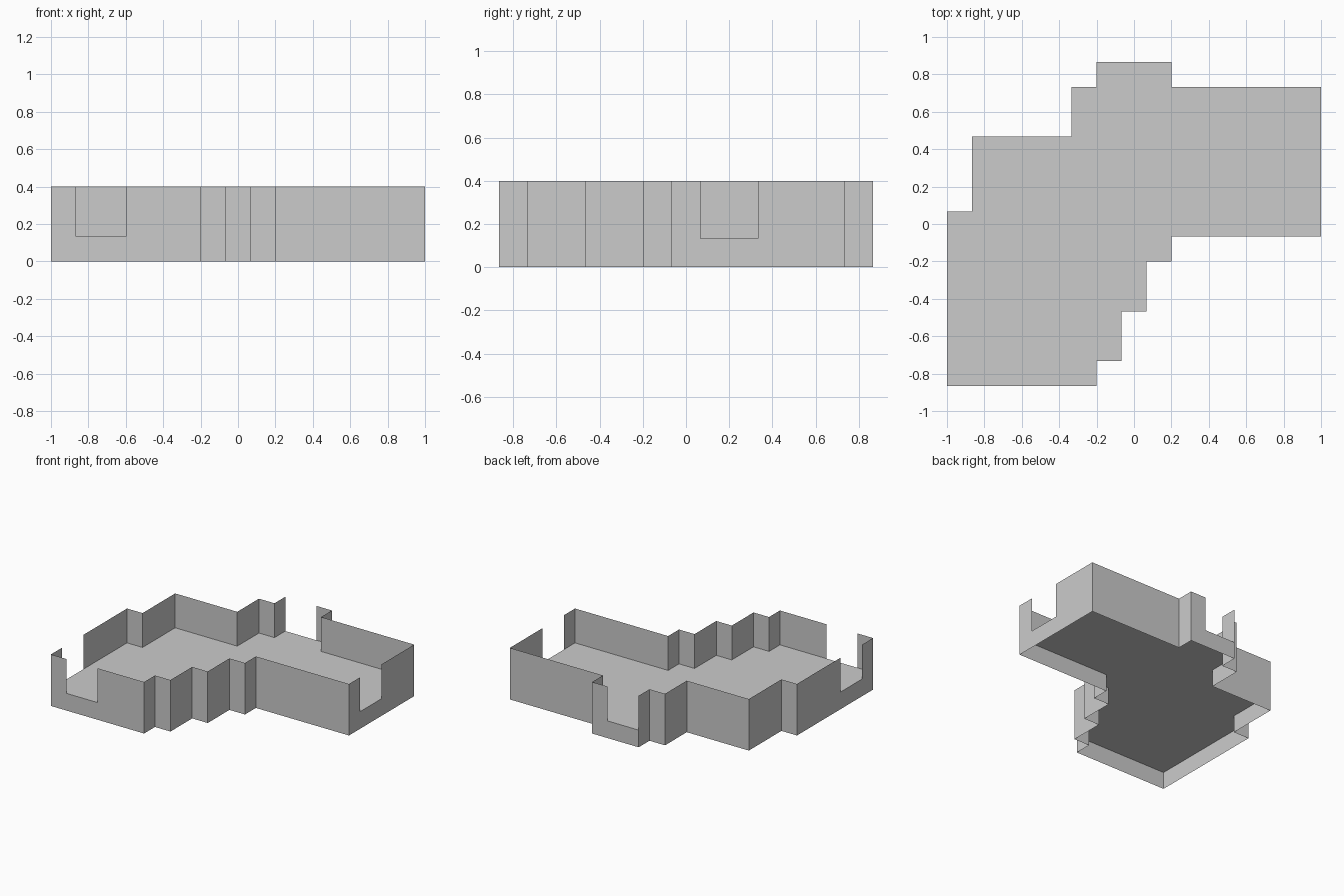
import bpy

if "Cube" in bpy.data.objects:
    bpy.data.objects.remove(bpy.data.objects["Cube"])

U = 1 / 15                      # plan grid step
FLOOR_Z, TOP_Z = 2 * U, 6 * U

# Floor plan outline, counter-clockwise, in grid steps
PLAN = [(-15, -13), (-3, -13), (-3, -11), (-1, -11), (-1, -7), (1, -7), (1, -3),
        (3, -3), (3, -1), (15, -1), (15, 11), (3, 11), (3, 13), (-3, 13),
        (-3, 11), (-5, 11), (-5, 7), (-13, 7), (-13, 1), (-15, 1)]

# Doorways: index of wall -> (start, end) in grid steps from the wall's first corner
DOORS = {0: (2, 6), 9: (2, 6), 12: (2, 6), 19: (8, 12)}


def add_mesh(name, verts, faces):
    mesh = bpy.data.meshes.new(name)
    mesh.from_pydata(verts, [], faces)
    mesh.update()
    obj = bpy.data.objects.new(name, mesh)
    bpy.context.collection.objects.link(obj)
    return obj


# Floor sheet, raised above the bottom edge of the walls
add_mesh("floor", [(x * U, y * U, FLOOR_Z) for x, y in PLAN], [range(len(PLAN))])

# Thin perimeter walls, lowered to floor height at the doorways
verts, faces = [], []


def panel(a, b, z0, z1):
    n = len(verts)
    verts.extend([(a[0] * U, a[1] * U, z0), (b[0] * U, b[1] * U, z0),
                  (b[0] * U, b[1] * U, z1), (a[0] * U, a[1] * U, z1)])
    faces.append((n, n + 1, n + 2, n + 3))


for i, a in enumerate(PLAN):
    b = PLAN[(i + 1) % len(PLAN)]
    length = abs(b[0] - a[0]) + abs(b[1] - a[1])

    def along(d):
        t = d / length
        return (a[0] + (b[0] - a[0]) * t, a[1] + (b[1] - a[1]) * t)

    panel(a, b, 0, FLOOR_Z)
    if i in DOORS:
        d0, d1 = DOORS[i]
        spans = [(0, d0), (d1, length)]
    else:
        spans = [(0, length)]
    for s, e in spans:
        if e > s:
            panel(along(s), along(e), FLOOR_Z, TOP_Z)

add_mesh("walls", verts, faces)
